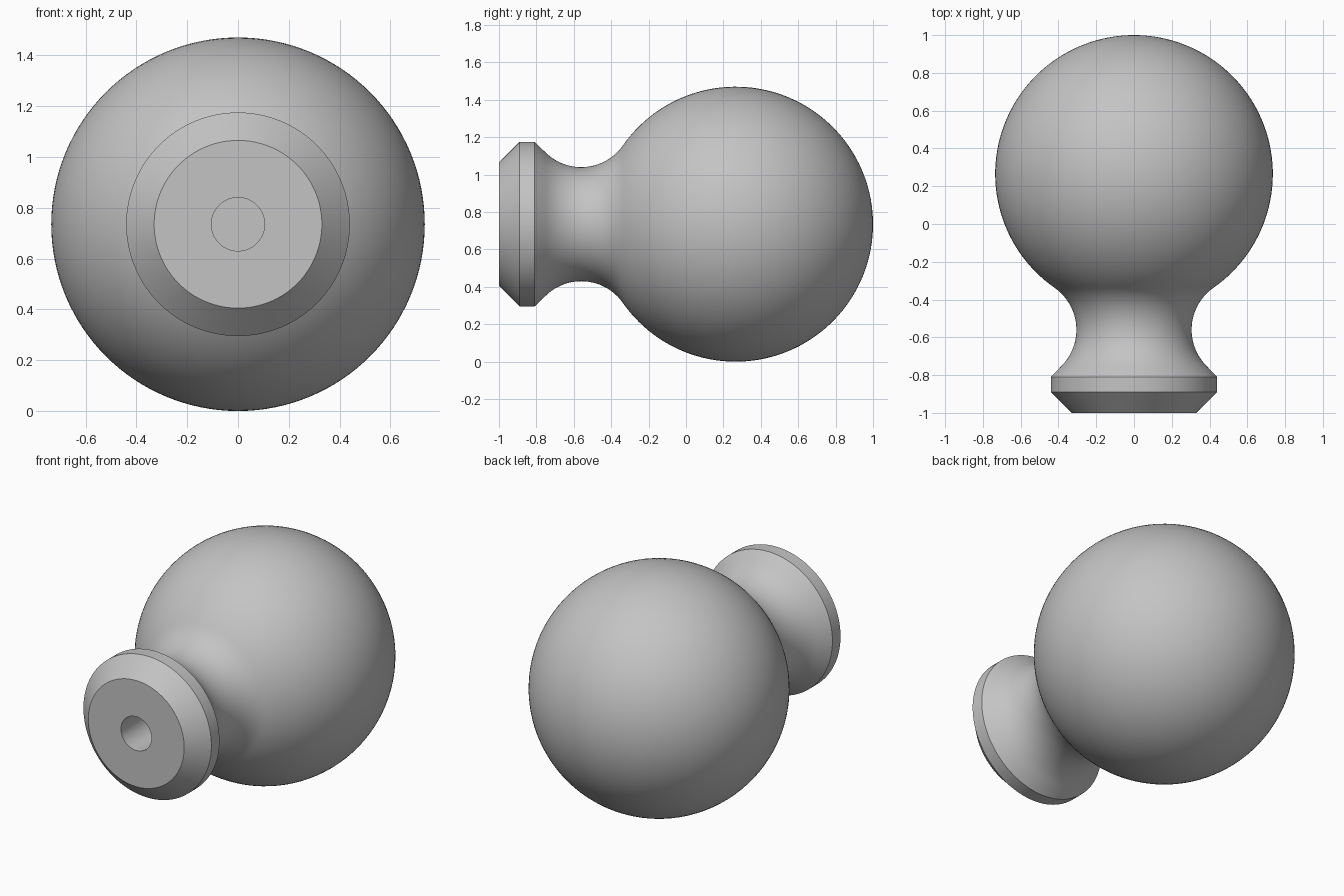
import bpy
import bmesh
from math import radians, sin, cos, atan2, hypot, pi, tau
from mathutils import Vector

old = bpy.data.objects.get("Cube")
if old:
    bpy.data.objects.remove(old, do_unlink=True)

grey = bpy.data.materials.new("plain grey")
grey.use_nodes = True
colour = (0.55, 0.55, 0.55, 1)
grey.diffuse_color = colour
grey.node_tree.nodes["Principled BSDF"].inputs["Base Color"].default_value = colour

BALL_R, BALL_Y = 0.735, 0.265     # ball radius and centre along the axis
NECK_R, NECK_Y = 0.305, -0.56     # narrowest point of the neck
HOLE_R, HOLE_END = 0.105, -0.4
COLLAR_R = 0.44


def arc(y, r, radius, start, end, steps):
    """Points (y, r) on an arc, with angles measured from the +y axis."""
    angles = [start + (end - start) * i / steps for i in range(steps + 1)]
    return [(y + radius * cos(a), r + radius * sin(a)) for a in angles]


# Neck fillet touches the ball tangentially
dy = BALL_Y - NECK_Y
fillet = (dy**2 + NECK_R**2 - BALL_R**2) / (2 * (BALL_R - NECK_R))
fillet_r = NECK_R + fillet
join = atan2(fillet_r, -dy)

# Half profile: screw hole, chamfered collar, neck, ball
profile = [(HOLE_END, 0), (HOLE_END, HOLE_R), (-1, HOLE_R), (-1, 0.33),
           (-0.89, COLLAR_R), (-0.81, COLLAR_R)]
profile += arc(NECK_Y, fillet_r, fillet, radians(225), join + pi, 24)
profile += arc(BALL_Y, 0, BALL_R, join, 0, 56)[1:]

# Lathe the profile around the y axis
bm = bmesh.new()
verts = [bm.verts.new((max(r, 0), y, BALL_R)) for y, r in profile]
edges = [bm.edges.new(pair) for pair in zip(verts, verts[1:])]
bmesh.ops.spin(bm, geom=verts + edges, cent=(0, 0, BALL_R), axis=(0, 1, 0),
               angle=tau, steps=128, use_merge=True)
bmesh.ops.remove_doubles(bm, verts=bm.verts, dist=0.0001)
bmesh.ops.recalc_face_normals(bm, faces=bm.faces)

mesh = bpy.data.meshes.new("ball_knob")
bm.to_mesh(mesh)
bm.free()
mesh.materials.append(grey)
knob = bpy.data.objects.new("ball_knob", mesh)
bpy.context.collection.objects.link(knob)

# Smooth surfaces with crisp collar and hole edges
bpy.ops.object.select_all(action="DESELECT")
knob.select_set(True)
bpy.context.view_layer.objects.active = knob
bpy.ops.object.shade_smooth_by_angle(angle=radians(30))
